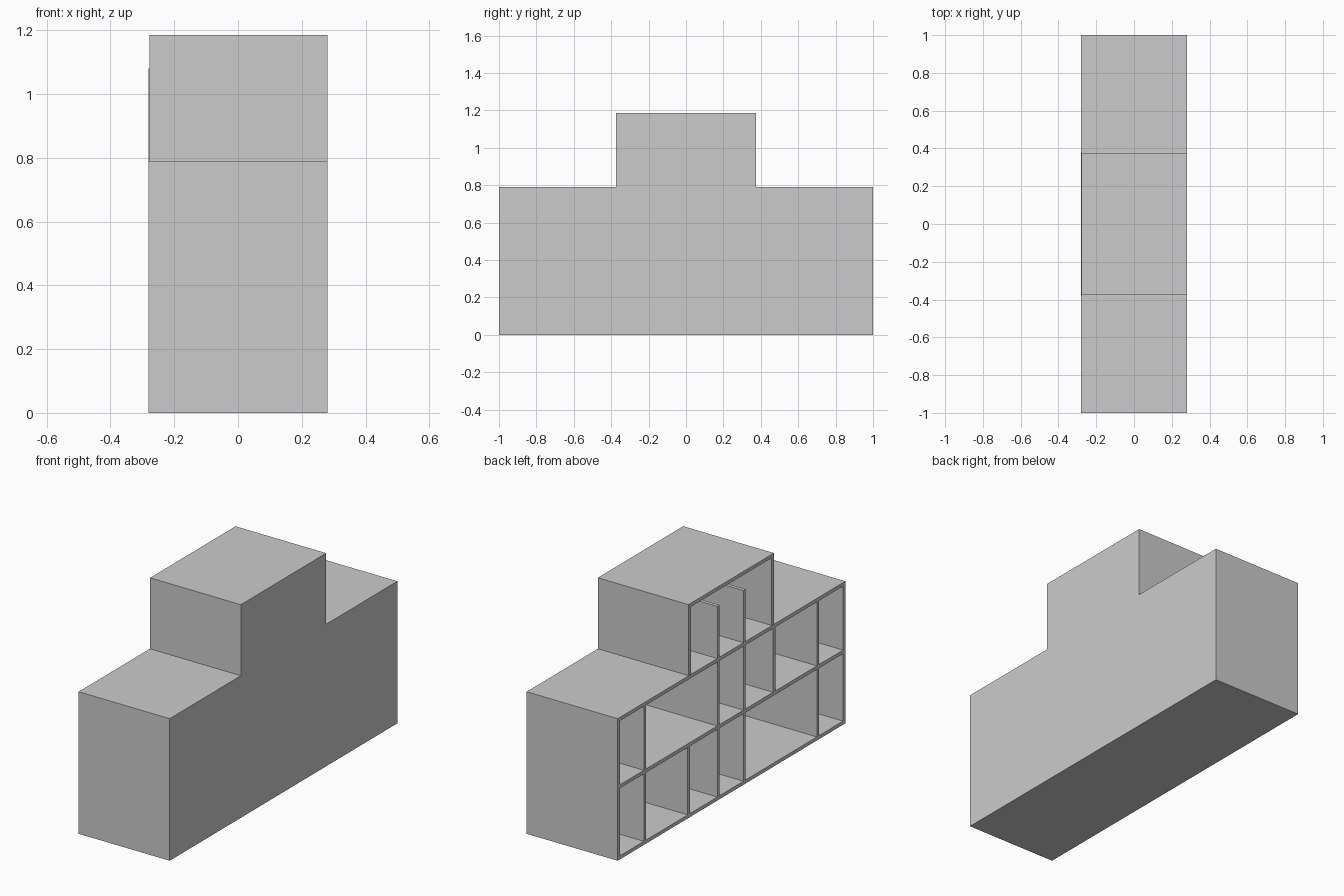
import bpy

if "Cube" in bpy.data.objects:
    bpy.data.objects.remove(bpy.data.objects["Cube"])

T = 0.02                      # board thickness
X0, X1 = -0.28, 0.28          # open side, closed side
H1, H2 = 0.79, 1.185          # lower and upper tier heights
MID = 0.405                   # middle shelf centre
YT = 0.375                    # half length of the upper tier


def board(name, x, y, z):
    """Box spanning the given (min, max) ranges."""
    bpy.ops.mesh.primitive_cube_add(
        size=1, location=[(a + b) / 2 for a, b in (x, y, z)])
    ob = bpy.context.object
    ob.name = name
    ob.scale = [b - a for a, b in (x, y, z)]
    bpy.ops.object.transform_apply(location=False, rotation=False, scale=True)
    return ob


def uprights(name, positions, z, x0=X0):
    for i, y in enumerate(positions):
        board(f"{name}_{i + 1}", (x0, X1 - T), (y - T / 2, y + T / 2), z)


# Closed back panels
board("lower_back_panel", (X1 - T, X1), (-1, 1), (0, H1))
board("upper_back_panel", (X1 - T, X1), (-YT, YT), (H1, H2))

# Horizontal boards
board("bottom_board", (X0, X1 - T), (-1, 1), (0, T))
board("middle_shelf", (X0, X1 - T), (-1 + T, 1 - T), (MID - T / 2, MID + T / 2))
board("lower_top_board", (X0, X1 - T), (-1, 1), (H1 - T, H1))
board("upper_top_board", (X0 + 0.002, X1 - T), (-YT, YT), (H2 - T, H2))

# End walls of both tiers
uprights("lower_end_wall", (-1 + T / 2, 1 - T / 2), (T, H1 - T))
uprights("upper_end_wall", (-YT + T / 2, YT - T / 2), (H1, H2 - T), X0 + 0.002)

# Dividers; the upper tier's stop short of its top
uprights("bottom_row_divider", (0.76, 0.375, 0.115, -0.115, -0.76), (T, MID - T / 2))
uprights("second_row_divider", (0.76, 0.115, -0.115, -0.375, -0.76), (MID + T / 2, H1 - T))
uprights("upper_divider", (0.115, -0.115), (H1, 1.08))
